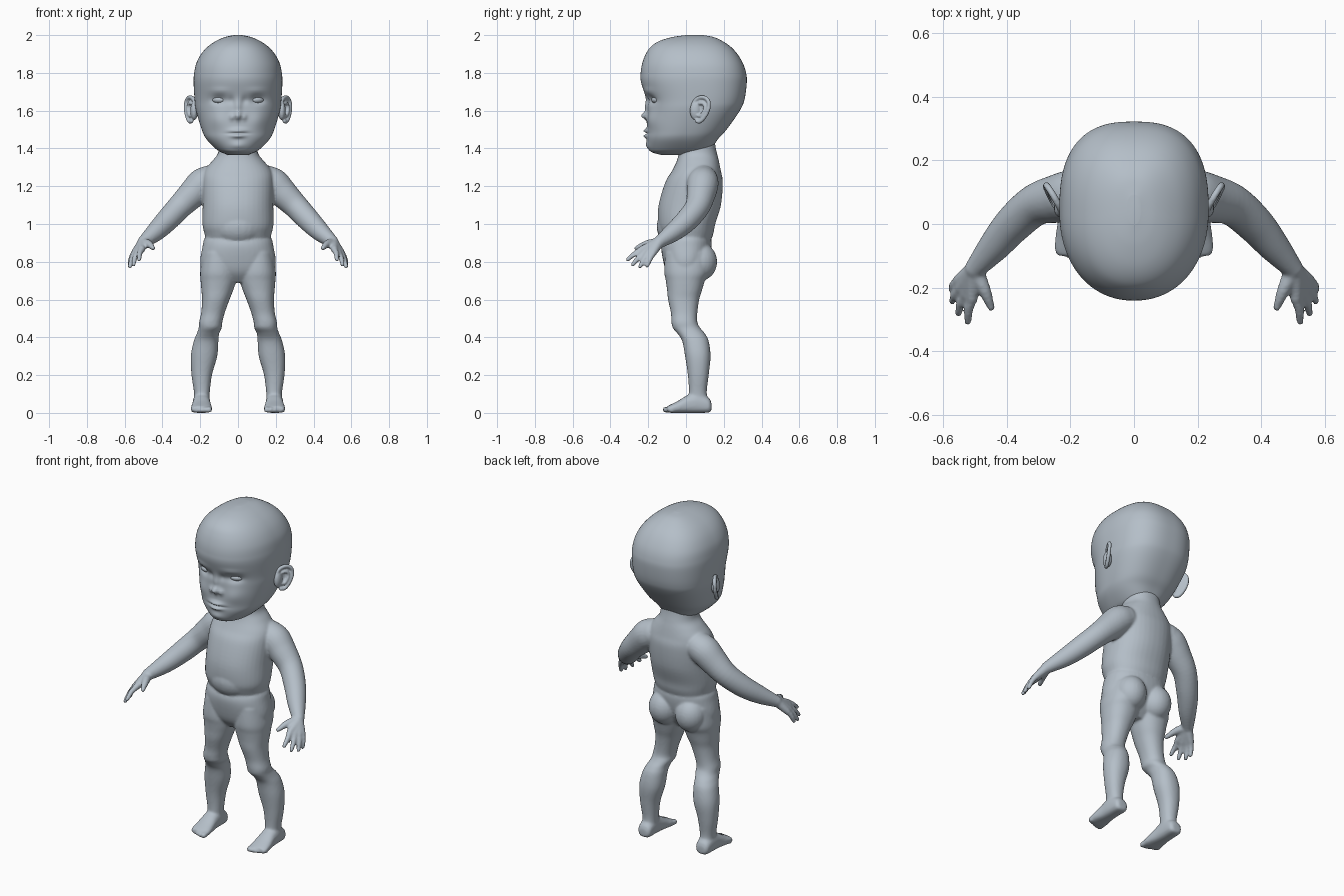
import bpy, bmesh, math
from mathutils import Vector, Matrix

if "Cube" in bpy.data.objects:
    bpy.data.objects.remove(bpy.data.objects["Cube"])

clay = bpy.data.materials.new("blue grey clay")
clay.diffuse_color = (0.46, 0.52, 0.58, 1)
clay.use_nodes = True
clay.node_tree.nodes["Principled BSDF"].inputs["Base Color"].default_value = clay.diffuse_color


def spline(rows, steps):
    """Smooth (Catmull-Rom) interpolation through rows of numbers."""
    out = []
    for i in range(len(rows) - 1):
        a, b, c, d = (rows[max(0, min(len(rows) - 1, i + k))] for k in (-1, 0, 1, 2))
        for s in range(steps):
            t = s / steps
            out.append([0.5 * (2 * q + (r - p) * t + (2 * p - 5 * q + 4 * r - w) * t * t
                               + (3 * q - p - 3 * r + w) * t ** 3) for p, q, r, w in zip(a, b, c, d)])
    return out + [list(rows[-1])]


def skin(bm, rings):
    """Bridge rings of points and cap both ends."""
    vs = [[bm.verts.new(p) for p in ring] for ring in rings]
    n = len(vs[0])
    for a, b in zip(vs, vs[1:]):
        for i in range(n):
            bm.faces.new((a[i], a[(i + 1) % n], b[(i + 1) % n], b[i]))
    bm.faces.new(vs[0])
    bm.faces.new(vs[-1])


def stack(bm, rows, side=1, steps=5, seg=40, front=2.2, back=2.2, along_y=False):
    """Rows (h, x0, x1, d0, d1): rounded sections stacked along z, or along y."""
    rings = []
    for h, x0, x1, d0, d1 in spline(rows, steps):
        ring = []
        for i in range(seg):
            a = 2 * math.pi * (i + 0.5) / seg
            c, s = math.cos(a), math.sin(a)
            e = 2 / (back if s > 0 else front)
            x = (x0 + x1) / 2 + (x1 - x0) / 2 * math.copysign(abs(c) ** e, c)
            d = (d0 + d1) / 2 + (d1 - d0) / 2 * math.copysign(abs(s) ** e, s)
            ring.append((side * x, h, d) if along_y else (side * x, d, h))
        rings.append(ring)
    skin(bm, rings)


def tube(bm, rows, side=1, steps=5, seg=16):
    """Round limb through rows (x, y, z, radius), with a ball at each end."""
    pts = spline(rows, steps)
    rings = []
    for i, p in enumerate(pts):
        d = Vector(pts[min(i + 1, len(pts) - 1)][:3]) - Vector(pts[max(i - 1, 0)][:3])
        q = d.to_track_quat('Z', 'Y')
        ring = []
        for k in range(seg):
            a = 2 * math.pi * k / seg
            v = Vector(p[:3]) + q @ Vector((math.cos(a), math.sin(a), 0)) * p[3]
            ring.append((side * v.x, v.y, v.z))
        rings.append(ring)
    skin(bm, rings)
    for x, y, z, r in (pts[0], pts[-1]):
        ball(bm, (side * x, y, z), (r, r, r))


def ball(bm, c, r, rot=0):
    m = Matrix.Translation(c) @ Matrix.Rotation(rot, 4, 'Z') @ Matrix.Diagonal((*r, 1))
    bmesh.ops.create_uvsphere(bm, u_segments=24, v_segments=16, radius=1, matrix=m)


def finish(bm, name, voxel=0, smooth=0):
    bmesh.ops.recalc_face_normals(bm, faces=bm.faces)
    for f in bm.faces:
        f.smooth = True
    me = bpy.data.meshes.new(name)
    bm.to_mesh(me)
    bm.free()
    me.materials.append(clay)
    ob = bpy.data.objects.new(name, me)
    bpy.context.collection.objects.link(ob)
    if voxel:
        m = ob.modifiers.new("fuse", 'REMESH')
        m.mode, m.voxel_size, m.use_smooth_shade = 'VOXEL', voxel, True
    if smooth:
        m = ob.modifiers.new("soften", 'SMOOTH')
        m.factor, m.iterations = 0.5, smooth
    return ob


# ---- body: torso with neck, hips, limbs, all fused ----
bm = bmesh.new()
torso = [(1.5, .09, -.02, .15), (1.42, .10, -.035, .155), (1.37, .108, -.04, .165),
         (1.33, .14, -.05, .175), (1.28, .178, -.075, .185), (1.22, .188, -.11, .195),
         (1.1, .187, -.145, .185), (1.0, .188, -.148, .155), (.95, .178, -.135, .145),
         (.91, .165, -.115, .13), (.88, .13, -.09, .11)]
hips = [(.945, .14, -.09, .10), (.925, .176, -.118, .13), (.88, .188, -.132, .135),
        (.8, .20, -.12, .12), (.74, .18, -.10, .09), (.69, .09, -.06, .05)]
for rows in (torso, hips):
    stack(bm, [(z, -w, w, a, b) for z, w, a, b in rows])
ball(bm, (0, -.055, .985), (.135, .10, .105))        # belly

leg = [(.85, .02, .185, -.11, .12), (.75, .008, .2, -.115, .12), (.7, .01, .198, -.107, .10),
       (.65, .025, .194, -.10, .085), (.6, .045, .19, -.095, .07), (.53, .07, .195, -.08, .06),
       (.48, .083, .206, -.077, .06), (.45, .086, .208, -.07, .075), (.42, .1, .218, -.045, .10),
       (.38, .104, .234, -.02, .12), (.3, .11, .25, -.005, .13), (.2, .138, .246, .01, .12),
       (.1, .15, .232, .015, .11), (.05, .15, .235, 0, .13), (.015, .16, .225, .02, .12)]
foot = [(.135, .17, .215, .015, .05), (.12, .152, .232, .002, .08), (.06, .148, .238, 0, .11),
        (.01, .146, .24, 0, .095), (-.04, .14, .247, 0, .065), (-.08, .138, .25, 0, .045),
        (-.1, .15, .24, .005, .035)]
arm = [(.15, .09, 1.23, .08), (.19, .088, 1.21, .084), (.24, .08, 1.16, .077),
       (.31, .06, 1.09, .066), (.38, 0, 1.015, .06), (.44, -.07, .955, .05), (.50, -.14, .905, .033)]
palm_ends = [(.51, -.235, .865), (.53, -.22, .85), (.545, -.20, .845), (.55, -.175, .845)]
tips = [(.523, -.308, .812), (.553, -.282, .785), (.572, -.243, .775), (.575, -.205, .78)]
for s in (1, -1):
    stack(bm, leg, s)
    stack(bm, foot, s, front=2.8, along_y=True)
    ball(bm, (s * .088, .075, .80), (.088, .09, .10))   # buttock
    for i in range(5):                                   # toes
        x, y, r = .153 + .021 * i, -.108 + .004 * i * i / 2, .016 - .001 * i
        tube(bm, [(x, -.06, .022, r), (x, y, r + .001, r)], s, seg=10)
    tube(bm, arm, s, seg=24)
    for k, t in zip(palm_ends, tips):                    # palm and fingers
        mid = [(a + b) / 2 for a, b in zip(k, t)]
        tube(bm, [(.505, -.145, .90, .028), (*k, .019)], s)
        tube(bm, [(*k, .017), (mid[0] + .004, mid[1], mid[2] + .004, .0145), (*t, .0115)], s)
    tube(bm, [(.495, -.155, .9, .026), (.47, -.21, .893, .02), (.45, -.262, .872, .0125)], s)
finish(bm, "body", 0.007, 5)

# ---- head: stacked sections, then the face is raised and hollowed ----
bm = bmesh.new()
head = [(1.365, .05, -.13, .06), (1.38, .09, -.18, .11), (1.40, .12, -.197, .135),
        (1.45, .168, -.208, .17), (1.5, .192, -.207, .215), (1.6, .222, -.205, .285),
        (1.66, .23, -.21, .31), (1.75, .235, -.238, .322), (1.8, .232, -.24, .318),
        (1.85, .221, -.232, .302), (1.9, .195, -.213, .272), (1.94, .159, -.185, .235),
        (1.97, .115, -.138, .19), (1.99, .068, -.07, .145), (2.0, .02, 0, .09)]
stack(bm, [(z, -w, w, a, b) for z, w, a, b in head], steps=9, seg=180, front=2.15, back=2.6)
# x, z, x spread, z spread, push along y
bumps = [(0, 1.572, .02, .018, -.038), (0, 1.62, .016, .035, -.014),
         (.034, 1.566, .012, .012, -.018), (.016, 1.553, .007, .005, .012),
         (.1, 1.657, .042, .022, .022), (.1, 1.705, .05, .014, -.006),
         (.035, 1.655, .015, .02, .010), (0, 1.493, .04, .009, -.022),
         (0, 1.466, .034, .010, -.018), (0, 1.480, .05, .004, .010),
         (0, 1.415, .04, .02, -.010), (.11, 1.55, .05, .045, -.012)]
for v in bm.verts:
    if v.co.y < 0:
        x, z = v.co.x, v.co.z
        v.co.y += sum(p * math.exp(-((abs(x) - bx) / sx) ** 2 - ((z - bz) / sz) ** 2)
                      for bx, bz, sx, sz, p in bumps)
finish(bm, "head", smooth=2)

# ---- eyes ----
for s, name in ((1, "left_eye"), (-1, "right_eye")):
    bm = bmesh.new()
    ball(bm, (s * .1, -.157, 1.657), (.038, .024, .019), s * .35)
    finish(bm, name)


# ---- ears: a thin dish, a curled rim and a small inner fold ----
def ear_point(a, k):
    u = k * math.cos(a) * (.052 + .014 * math.sin(a))
    z = k * math.sin(a) * .07
    return Vector((.252 + .5 * u, .076 + .86 * u + .15 * z, 1.606 + z))


for s, name in ((1, "left_ear"), (-1, "right_ear")):
    bm = bmesh.new()
    n = 24
    out = Vector((.86, -.5, 0))
    rings = []
    for k, off in ((.05, -.012), (.95, -.010), (1, 0), (.8, 0), (.4, -.006), (.05, -.008)):
        pts = [ear_point(2 * math.pi * i / n, k) + out * off for i in range(n)]
        rings.append([(s * p.x, p.y, p.z) for p in pts])
    skin(bm, rings)
    tube(bm, [(*ear_point(math.radians(d), .93), .011) for d in range(190, -111, -30)], s, 3, 12)
    tube(bm, [(*ear_point(math.radians(d), .5), .009) for d in range(110, -111, -44)], s, 3, 12)
    ball(bm, (s * .232, .05, 1.60), (.02, .03, .05))    # root joining the head
    finish(bm, name, 0.005, 3)
